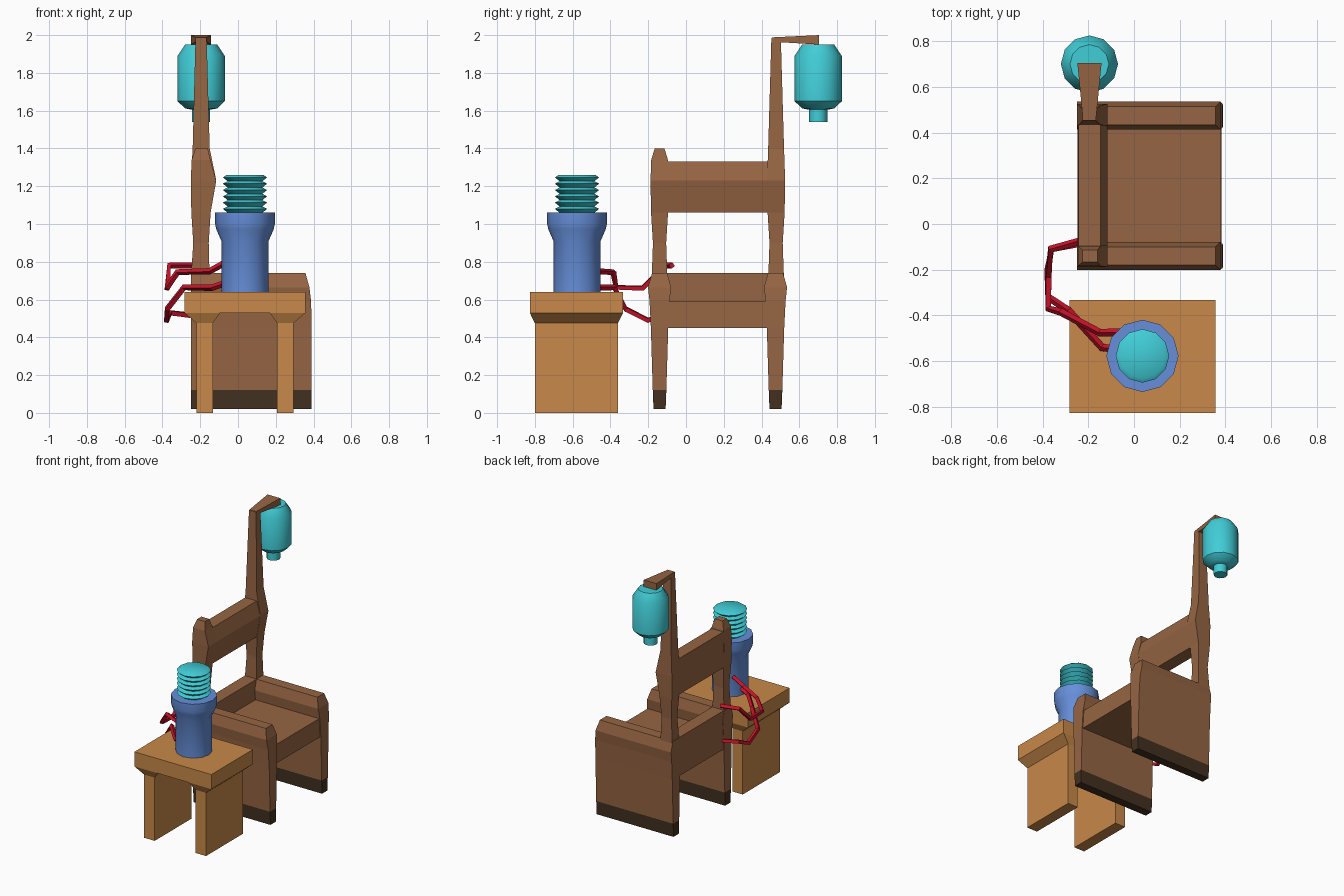
import bpy, bmesh, math

if "Cube" in bpy.data.objects:
    bpy.data.objects.remove(bpy.data.objects["Cube"])


def mat(name, c):
    m = bpy.data.materials.new(name)
    m.diffuse_color = (*c, 1)
    m.use_nodes = True
    m.node_tree.nodes["Principled BSDF"].inputs["Base Color"].default_value = m.diffuse_color
    return m


BROWN = mat("brown wood", (0.305, 0.130, 0.056))
DARK = mat("dark foot", (0.055, 0.030, 0.014))
OAK = mat("light wood", (0.577, 0.250, 0.067))
BLUE = mat("blue metal", (0.133, 0.275, 0.700))
TEAL = mat("teal", (0.053, 0.610, 0.680))
RED = mat("red tube", (0.580, 0.006, 0.022))


def finish(name, bm, *mats):
    bmesh.ops.recalc_face_normals(bm, faces=bm.faces)
    me = bpy.data.meshes.new(name)
    bm.to_mesh(me)
    bm.free()
    ob = bpy.data.objects.new(name, me)
    bpy.context.collection.objects.link(ob)
    for m in mats:
        me.materials.append(m)
    return ob


def skin(name, rings, *mats):
    """Join a stack of equal-length point rings and cap both ends."""
    bm = bmesh.new()
    vs = [[bm.verts.new(p) for p in r] for r in rings]
    n = len(vs[0])
    for a, b in zip(vs, vs[1:]):
        for i in range(n):
            j = (i + 1) % n
            bm.faces.new((a[i], a[j], b[j], b[i]))
    bm.faces.new(vs[0][::-1])
    bm.faces.new(vs[-1])
    return finish(name, bm, *mats)


def stack(name, sections, *mats):
    """Rectangles (x0, x1, y0, y1, z) stacked upward."""
    return skin(name, [[(a, c, z), (b, c, z), (b, d, z), (a, d, z)]
                       for a, b, c, d, z in sections], *mats)


def lathe(name, cx, cy, profile, m, n=12, angle=40):
    rings = [[(cx + r * math.sin(2 * math.pi * i / n),
               cy + r * math.cos(2 * math.pi * i / n), z) for i in range(n)]
             for r, z in profile]
    ob = skin(name, rings, m)
    bpy.ops.object.select_all(action='DESELECT')
    ob.select_set(True)
    bpy.context.view_layer.objects.active = ob
    bpy.ops.object.shade_smooth_by_angle(angle=math.radians(angle))
    return ob


# Chair sides: panels that are both legs and armrests, with dark feet
SIDE = [(0.02, 0.032, 0.39), (0.12, 0.036, 0.39), (0.45, 0.046, 0.39),
        (0.59, 0.053, 0.387), (0.665, 0.061, 0.378), (0.74, 0.040, 0.357)]
Y_NEAR, Y_FAR = -0.14, 0.474
for label, yc in (("near", Y_NEAR), ("far", Y_FAR)):
    ob = stack(label + "_side_panel",
               [(-0.25, x1, yc - h, yc + h, z) for z, h, x1 in SIDE], BROWN, DARK)
    for f in ob.data.polygons:
        f.material_index = int(f.center.z < 0.121)

# Seat and rear rail
stack("seat", [(-0.2, 0.383, Y_NEAR, Y_FAR, 0.45), (-0.2, 0.38, Y_NEAR, Y_FAR, 0.59)], BROWN)
stack("rear_rail", [(-0.248, -0.15, Y_NEAR, Y_FAR, 0.45), (-0.248, -0.15, Y_NEAR, Y_FAR, 0.74)], BROWN)

# Back posts: one short, one tall
POST = [(0.70, -0.25, -0.15, 0.042), (0.90, -0.237, -0.155, 0.035), (1.06, -0.247, -0.145, 0.045),
        (1.23, -0.25, -0.115, 0.048)]
SHORT = POST + [(1.34, -0.245, -0.146, 0.044), (1.40, -0.225, -0.16, 0.026)]
TALL = POST + [(1.40, -0.24, -0.15, 0.042), (1.985, -0.225, -0.166, 0.025)]
for name, yc, prof in (("short_back_post", Y_NEAR, SHORT), ("tall_back_post", Y_FAR + 0.003, TALL)):
    stack(name, [(a, b, yc - h, yc + h, z) for z, a, b, h in prof], BROWN)

# Backrest board, bulging forward in the middle
stack("backrest", [(a, b, Y_NEAR, Y_FAR, z) for z, a, b in
                   ((1.06, -0.244, -0.147), (1.23, -0.248, -0.116), (1.33, -0.243, -0.147))], BROWN)

# Hanger arm widening toward the bottle
skin("hanger_arm", [[(-0.195 - w, y, z0), (-0.195 + w, y, z0), (-0.195 + w, y, z1), (-0.195 - w, y, z1)]
                    for y, w, z0, z1 in ((0.455, 0.028, 1.965, 1.988), (0.705, 0.053, 1.95, 2.0))], BROWN)

# Hanging bottle, neck down
lathe("hanging_bottle", -0.195, 0.70,
      [(0.048, 1.54), (0.048, 1.605), (0.085, 1.612), (0.125, 1.65), (0.125, 1.89), (0.085, 1.95)], TEAL)

# Side table: top with two flared panel legs
stack("table_top", [(-0.283, 0.357, -0.827, -0.333, z) for z in (0.53, 0.64)], OAK)
CX = 0.037
for s, label in ((-1, "left"), (1, "right")):
    secs = []
    for z, inner, outer, y0, y1 in ((0.0, 0.17, 0.257, -0.80, -0.36), (0.475, 0.17, 0.257, -0.80, -0.36),
                                    (0.53, 0.132, 0.32, -0.827, -0.333)):
        a, b = sorted((CX + s * inner, CX + s * outer))
        secs.append((a, b, y0, y1, z))
    stack(label + "_table_leg", secs, OAK)

# Blue pump cylinder with wide collar
lathe("pump_body", CX, -0.577,
      [(0.125, 0.64), (0.125, 0.91), (0.152, 0.972), (0.158, 1.0), (0.158, 1.06)], BLUE)

# Teal bellows with zigzag folds
folds, z0, z1 = 6, 1.06, 1.26
step = (z1 - z0) / folds
prof = []
for i in range(folds):
    prof += [(0.092, z0 + i * step), (0.117, z0 + (i + 0.6) * step)]
prof.append((0.098, z1))
lathe("bellows", CX, -0.577, prof, TEAL)

# Red tubes from the pump round to the chair
TUBES = {
    "upper_tube": [(-0.06, -0.475, 0.80), (-0.15, -0.475, 0.75), (-0.32, -0.385, 0.745),
                   (-0.375, -0.37, 0.665), (-0.375, -0.23, 0.66), (-0.365, -0.11, 0.78), (-0.235, -0.075, 0.78)],
    "lower_tube": [(-0.06, -0.55, 0.69), (-0.14, -0.54, 0.662), (-0.285, -0.38, 0.665),
                   (-0.375, -0.32, 0.55), (-0.378, -0.20, 0.49), (-0.36, -0.11, 0.53), (-0.235, -0.085, 0.515)],
}
for name, pts in TUBES.items():
    cu = bpy.data.curves.new(name, 'CURVE')
    cu.dimensions = '3D'
    cu.bevel_depth = 0.017
    cu.bevel_resolution = 0
    cu.use_fill_caps = True
    sp = cu.splines.new('POLY')
    sp.points.add(len(pts) - 1)
    for p, co in zip(sp.points, pts):
        p.co = (*co, 1)
    sp.use_smooth = False
    cu.materials.append(RED)
    ob = bpy.data.objects.new(name, cu)
    bpy.context.collection.objects.link(ob)
    bpy.ops.object.select_all(action='DESELECT')
    ob.select_set(True)
    bpy.context.view_layer.objects.active = ob
    bpy.ops.object.convert(target='MESH')
